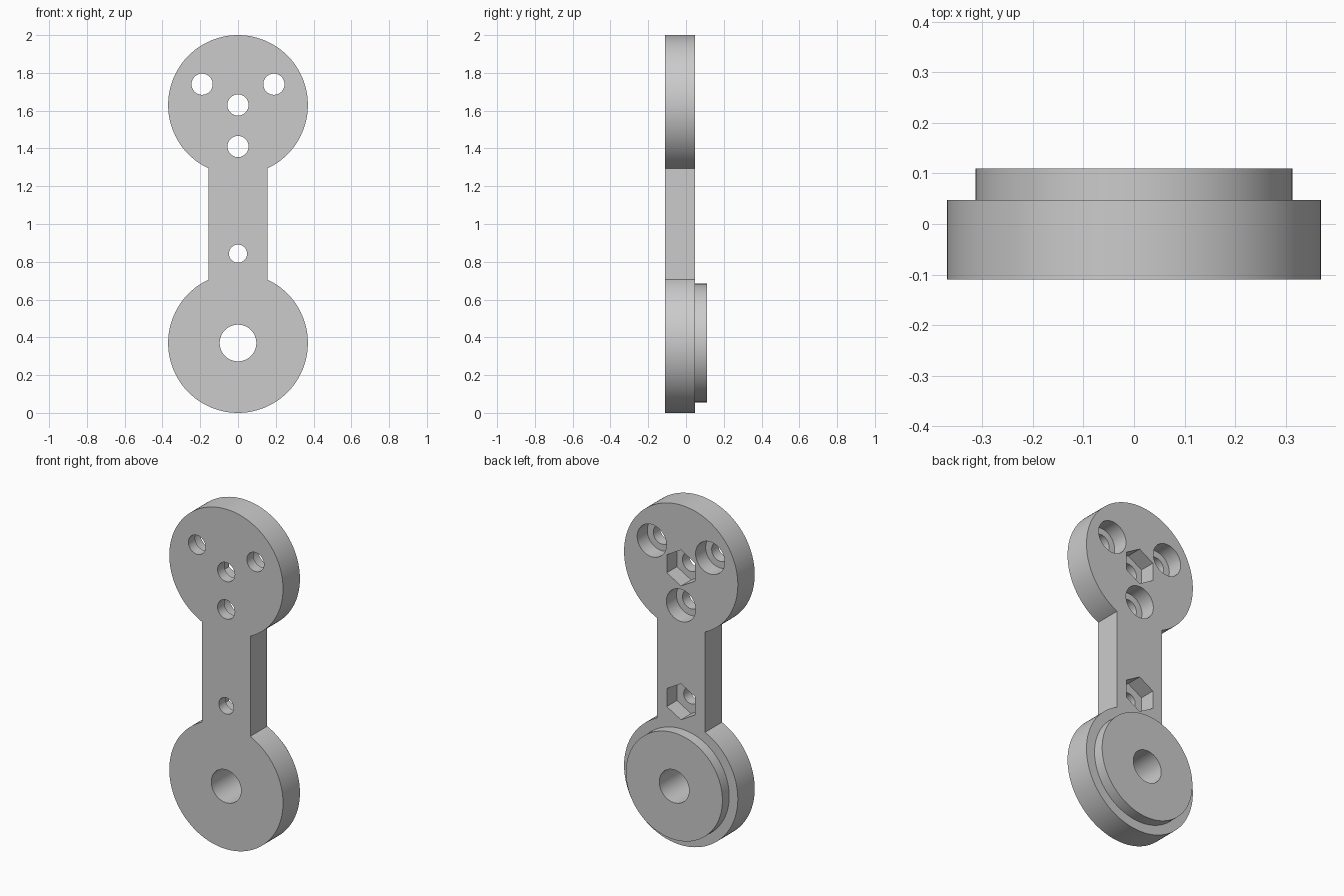
import bpy, bmesh, math

if "Cube" in bpy.data.objects:
    bpy.data.objects.remove(bpy.data.objects["Cube"])

FRONT, STEP, BACK = -0.11, 0.047, 0.11   # plate front, plate back, boss back
POCKET = STEP - 0.094                    # floor of the screw and nut pockets
R, NECK = 0.37, 0.157                    # end disc radius, neck half width
LOW, HIGH = 0.37, 1.63                   # heights of the two disc centres

grey = bpy.data.materials.new("light grey")
grey.use_nodes = True
colour = (0.6, 0.6, 0.6, 1)
grey.diffuse_color = colour
grey.node_tree.nodes["Principled BSDF"].inputs["Base Color"].default_value = colour


def arc(z, r, start, end, n):
    """Points on an arc about (0, z), both ends included."""
    angles = [start + (end - start) * i / n for i in range(n + 1)]
    return [(r * math.cos(a), z + r * math.sin(a)) for a in angles]


def ring(x, z, r, sides=64):
    """Closed polygon with one corner straight up."""
    points = arc(z, r, math.pi / 2, math.pi * 2.5, sides)[:-1]
    return [(x + px, pz) for px, pz in points]


def prism(name, points, y0, y1):
    """Extrude an x-z outline from y0 to y1."""
    bm = bmesh.new()
    face = bm.faces.new([bm.verts.new((x, y0, z)) for x, z in points])
    side = bmesh.ops.extrude_face_region(bm, geom=[face])["geom"]
    moved = [v for v in side if isinstance(v, bmesh.types.BMVert)]
    bmesh.ops.translate(bm, verts=moved, vec=(0, y1 - y0, 0))
    bmesh.ops.recalc_face_normals(bm, faces=bm.faces)
    mesh = bpy.data.meshes.new(name)
    bm.to_mesh(mesh)
    bm.free()
    mesh.materials.append(grey)
    obj = bpy.data.objects.new(name, mesh)
    bpy.context.collection.objects.link(obj)
    return obj


def combine(target, other, operation):
    """Apply a boolean and discard the helper."""
    mod = target.modifiers.new("boolean", "BOOLEAN")
    mod.operation, mod.solver, mod.object = operation, "EXACT", other
    bpy.context.view_layer.objects.active = target
    bpy.ops.object.modifier_apply(modifier=mod.name)
    bpy.data.objects.remove(other)


# Plate: two round ends joined by a straight neck
gap = math.asin(NECK / R)
up, down = math.pi / 2, -math.pi / 2
outline = (arc(HIGH, R, down + gap, down + 2 * math.pi - gap, 112)
           + arc(LOW, R, up + gap, up + 2 * math.pi - gap, 112))
arm = prism("link_arm", outline, FRONT, STEP)

# Raised boss behind the lower end
combine(arm, prism("boss", ring(0, LOW, 0.314, 128), -0.02, BACK), "UNION")

# Holes: x, z, radius, pocket radius, pocket sides
holes = [
    (0, LOW, 0.097, None, None),
    (0, 0.843, 0.048, 0.106, 6),
    (0, HIGH, 0.056, 0.106, 6),
    (0, 1.41, 0.056, 0.095, 64),
    (-0.19, 1.74, 0.056, 0.095, 64),
    (0.19, 1.74, 0.056, 0.095, 64),
]
for x, z, r, pocket, sides in holes:
    combine(arm, prism("hole_cutter", ring(x, z, r), -0.3, 0.3), "DIFFERENCE")
    if pocket:
        cutter = prism("pocket_cutter", ring(x, z, pocket, sides), POCKET, 0.3)
        combine(arm, cutter, "DIFFERENCE")

# Smooth round walls, crisp rims
bpy.ops.object.select_all(action="DESELECT")
arm.select_set(True)
bpy.context.view_layer.objects.active = arm
bpy.ops.object.shade_smooth_by_angle(angle=math.radians(30))
